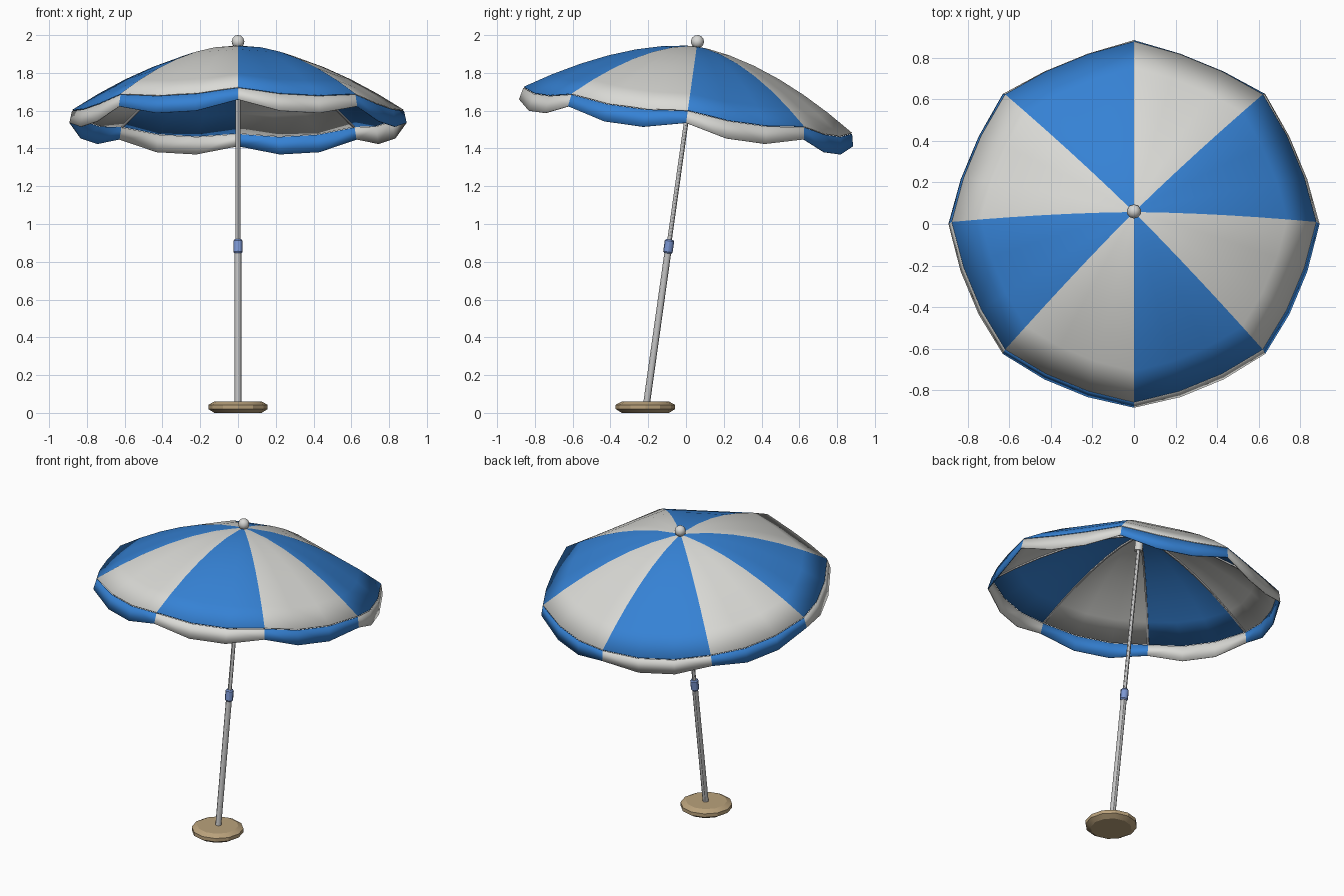
import bpy, bmesh, math
from mathutils import Matrix, Vector

if "Cube" in bpy.data.objects:
    bpy.data.objects.remove(bpy.data.objects["Cube"])

TILT = Matrix.Translation((0, 0.01, 1.605)) @ Matrix.Rotation(math.radians(-8), 4, 'X')
R, H = 0.877, 0.338        # canopy rim radius and height
PANELS, SUB = 8, 3         # panels and segments per panel
COLS = PANELS * SUB


def mat(name, rgb):
    m = bpy.data.materials.new(name)
    m.diffuse_color = (*rgb, 1)
    m.use_nodes = True
    m.node_tree.nodes["Principled BSDF"].inputs["Base Color"].default_value = m.diffuse_color
    return m


blue = mat("blue_fabric", (0.036, 0.222, 0.66))
white = mat("white_fabric", (0.70, 0.70, 0.67))
metal = mat("pole_metal", (0.55, 0.55, 0.55))
collar_blue = mat("collar_blue", (0.20, 0.31, 0.65))
tan = mat("tan_base", (0.49, 0.36, 0.20))
plastic = mat("white_plastic", (0.68, 0.68, 0.66))


def finish(name, bm, mats, matrix, smooth=30):
    bmesh.ops.recalc_face_normals(bm, faces=bm.faces)
    bm.transform(matrix)
    me = bpy.data.meshes.new(name)
    bm.to_mesh(me)
    bm.free()
    ob = bpy.data.objects.new(name, me)
    bpy.context.collection.objects.link(ob)
    for m in mats:
        me.materials.append(m)
    bpy.ops.object.select_all(action='DESELECT')
    bpy.context.view_layer.objects.active = ob
    ob.select_set(True)
    if smooth:
        bpy.ops.object.shade_smooth_by_angle(angle=math.radians(smooth))
    return ob


def lathe(name, profile, sides, m, matrix, smooth=30):
    """Closed turned solid from (radius, height) points."""
    bm = bmesh.new()
    rings = [[bm.verts.new((r * math.cos(2 * math.pi * i / sides),
                            r * math.sin(2 * math.pi * i / sides), z))
              for i in range(sides)] for r, z in profile]
    for a, b in zip(rings, rings[1:]):
        for i in range(sides):
            j = (i + 1) % sides
            bm.faces.new((a[i], a[j], b[j], b[i]))
    bm.faces.new(rings[0][::-1])
    bm.faces.new(rings[-1])
    return finish(name, bm, [m], matrix, smooth)


def cloth_point(col, r, z, sag):
    """Point on the cloth; between the ribs it is pulled in and down."""
    a = 2 * math.pi * col / COLS
    if col % SUB:
        r, z = r * 0.967, z - sag
    return Vector((r * math.cos(a), r * math.sin(a), z))


def dome(t):
    return H * (1 - t ** 1.7)


def cloth(name, rows, shift, apex=None):
    """Cloth of 24 columns from (radius, height, sag) rows, colours alternating."""
    bm = bmesh.new()
    rings = [[bm.verts.new(cloth_point(c, *row)) for c in range(COLS)] for row in rows]
    top = bm.verts.new((0, 0, apex)) if apex else None
    for c in range(COLS):
        d = (c + 1) % COLS
        faces = [bm.faces.new((a[c], b[c], b[d], a[d])) for a, b in zip(rings, rings[1:])]
        if top:
            faces.append(bm.faces.new((top, rings[0][c], rings[0][d])))
        for f in faces:
            f.material_index = (c // SUB + shift) % 2
    ob = finish(name, bm, [blue, white], TILT, 25)
    s = ob.modifiers.new("thickness", 'SOLIDIFY')
    s.thickness, s.offset = 0.006, -1
    return ob


# striped canopy
ts = [0.06, 0.2, 0.36, 0.52, 0.68, 0.84, 1.0]
cloth("canopy", [(R * t, dome(t), 0.024 * t * t) for t in ts], 0, H)

# scalloped valance in the opposite colours
cloth("valance", [(R + 0.002, -0.006, 0.024), (R + 0.016, -0.07, 0.052)], 1)

# ribs under the seams
for k in range(PANELS):
    bm = bmesh.new()
    turn = Matrix.Rotation(2 * math.pi * k / PANELS, 4, 'Z')
    rings = []
    for t in [0.03] + ts[1:-1] + [0.99]:
        c = Vector((R * t, 0, dome(t) - 0.011))
        rings.append([bm.verts.new(c + Vector((0, y, z))) for y, z in
                      ((-0.005, -0.005), (0.005, -0.005), (0.005, 0.005), (-0.005, 0.005))])
    for a, b in zip(rings, rings[1:]):
        for i in range(4):
            j = (i + 1) % 4
            bm.faces.new((a[i], a[j], b[j], b[i]))
    bm.faces.new(rings[0])
    bm.faces.new(rings[-1])
    finish(f"rib_{k + 1}", bm, [metal], TILT @ turn)

# two-part pole, collar, hub
lathe("lower_pole", [(0.018, -1.585), (0.018, -0.74)], 12, metal, TILT)
lathe("upper_pole", [(0.012, -0.78), (0.012, H)], 12, metal, TILT)
lathe("collar", [(0.019, -0.768), (0.025, -0.760), (0.025, -0.702), (0.019, -0.694)],
      12, collar_blue, TILT)
lathe("hub", [(0.025, 0.225), (0.025, 0.315)], 12, plastic, TILT)

# ball finial
bm = bmesh.new()
bmesh.ops.create_uvsphere(bm, u_segments=10, v_segments=6, radius=0.035)
finish("finial", bm, [plastic], TILT @ Matrix.Translation((0, 0, 0.364)), 60)

# round base
lathe("base", [(0.125, 0.0), (0.157, 0.02), (0.157, 0.043), (0.125, 0.06)],
      12, tan, Matrix.Translation((0, -0.215, 0)), 20)
